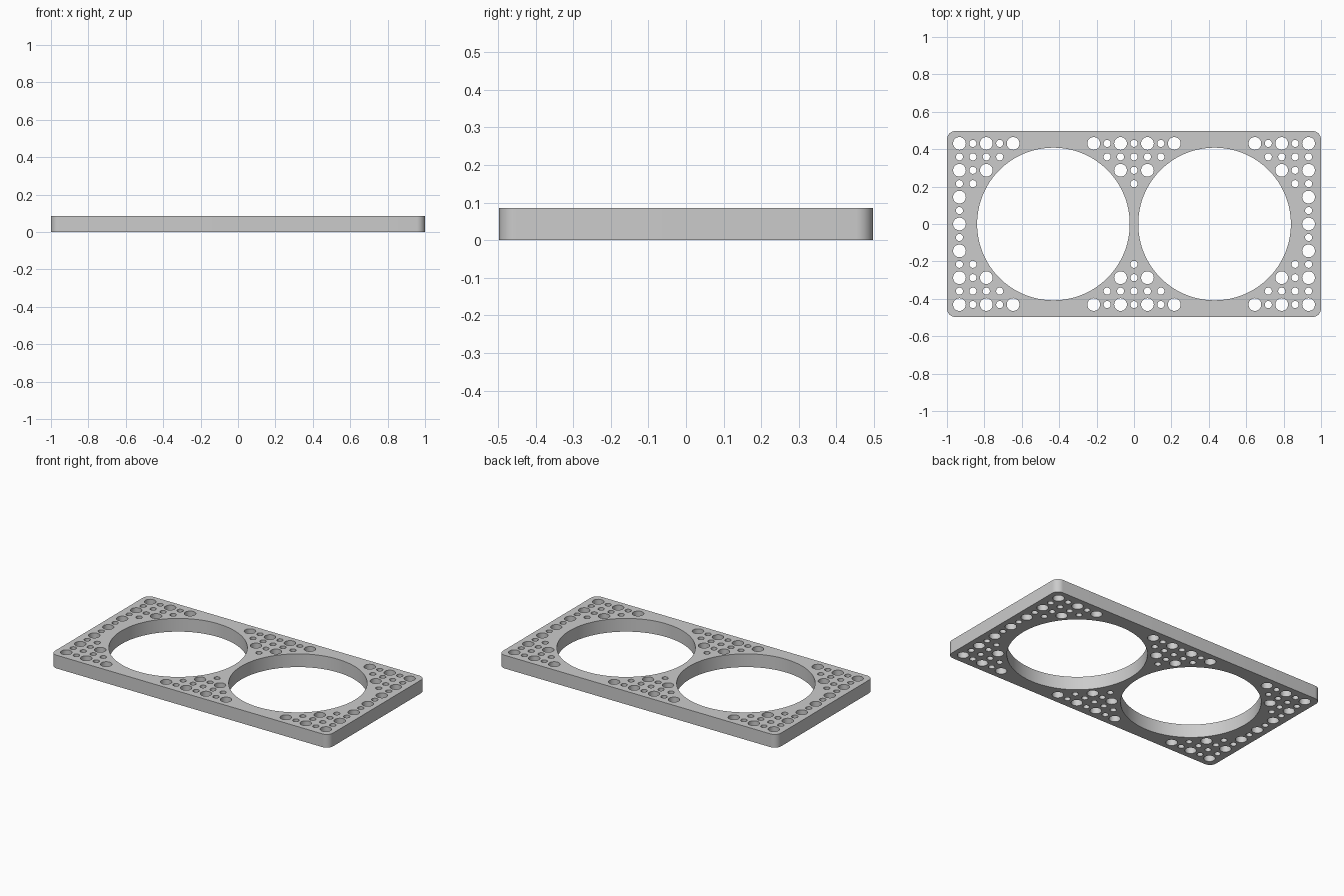
import bpy
import bmesh
from math import sin, cos, pi, radians

cube = bpy.data.objects.get("Cube")
if cube:
    bpy.data.objects.remove(cube, do_unlink=True)

LENGTH, WIDTH, HEIGHT, CORNER = 2.0, 0.994, 0.086, 0.045
PITCH = 0.0718                 # spacing of the small hole grid
RING = 6                       # grid step of the large opening centres
OPENING, LARGE, SMALL = 0.408, 0.034, 0.019

# Plain grey material
grey = bpy.data.materials.new("grey")
grey.use_nodes = True
colour = (0.6, 0.6, 0.6, 1)
grey.diffuse_color = colour
grey.node_tree.nodes["Principled BSDF"].inputs["Base Color"].default_value = colour


def arc(cx, cy, radius, start, sweep, count):
    return [(cx + radius * cos(start + sweep * k / count),
             cy + radius * sin(start + sweep * k / count)) for k in range(count)]


def add_loop(bm, points):
    verts = [bm.verts.new((x, y, 0)) for x, y in points]
    for a, b in zip(verts, verts[1:] + verts[:1]):
        bm.edges.new((a, b))


bm = bmesh.new()

# Rounded rectangular outline
outline = []
ix, iy = LENGTH / 2 - CORNER, WIDTH / 2 - CORNER
for q, (sx, sy) in enumerate([(1, 1), (-1, 1), (-1, -1), (1, -1)]):
    outline += arc(sx * ix, sy * iy, CORNER, q * pi / 2, pi / 2, 10)
    outline.append((sx * ix + CORNER * cos((q + 1) * pi / 2),
                    sy * iy + CORNER * sin((q + 1) * pi / 2)))
add_loop(bm, outline)

# Two large round openings
for side in (-1, 1):
    add_loop(bm, arc(side * RING * PITCH, 0, OPENING, 0, 2 * pi, 128))

# Grid of alternating holes wherever there is room around the openings
for i in range(-13, 14):
    for j in range(-6, 7):
        if (abs(i) - RING) ** 2 + j ** 2 > 40:
            radius = LARGE if i % 2 and not j % 2 else SMALL
            add_loop(bm, arc(i * PITCH, j * PITCH, radius, 0, 2 * pi, 32))

# Fill the flat profile and extrude it into a plate
bmesh.ops.triangle_fill(bm, edges=bm.edges[:], use_beauty=True, normal=(0, 0, 1))
result = bmesh.ops.extrude_face_region(bm, geom=bm.faces[:])
top = [g for g in result["geom"] if isinstance(g, bmesh.types.BMVert)]
bmesh.ops.translate(bm, verts=top, vec=(0, 0, HEIGHT))
bmesh.ops.recalc_face_normals(bm, faces=bm.faces[:])

mesh = bpy.data.meshes.new("perforated_plate")
bm.to_mesh(mesh)
bm.free()
mesh.materials.append(grey)
plate = bpy.data.objects.new("perforated_plate", mesh)
bpy.context.collection.objects.link(plate)

# Smooth round walls with crisp rims
bpy.ops.object.select_all(action="DESELECT")
plate.select_set(True)
bpy.context.view_layer.objects.active = plate
bpy.ops.object.shade_smooth_by_angle(angle=radians(30))
